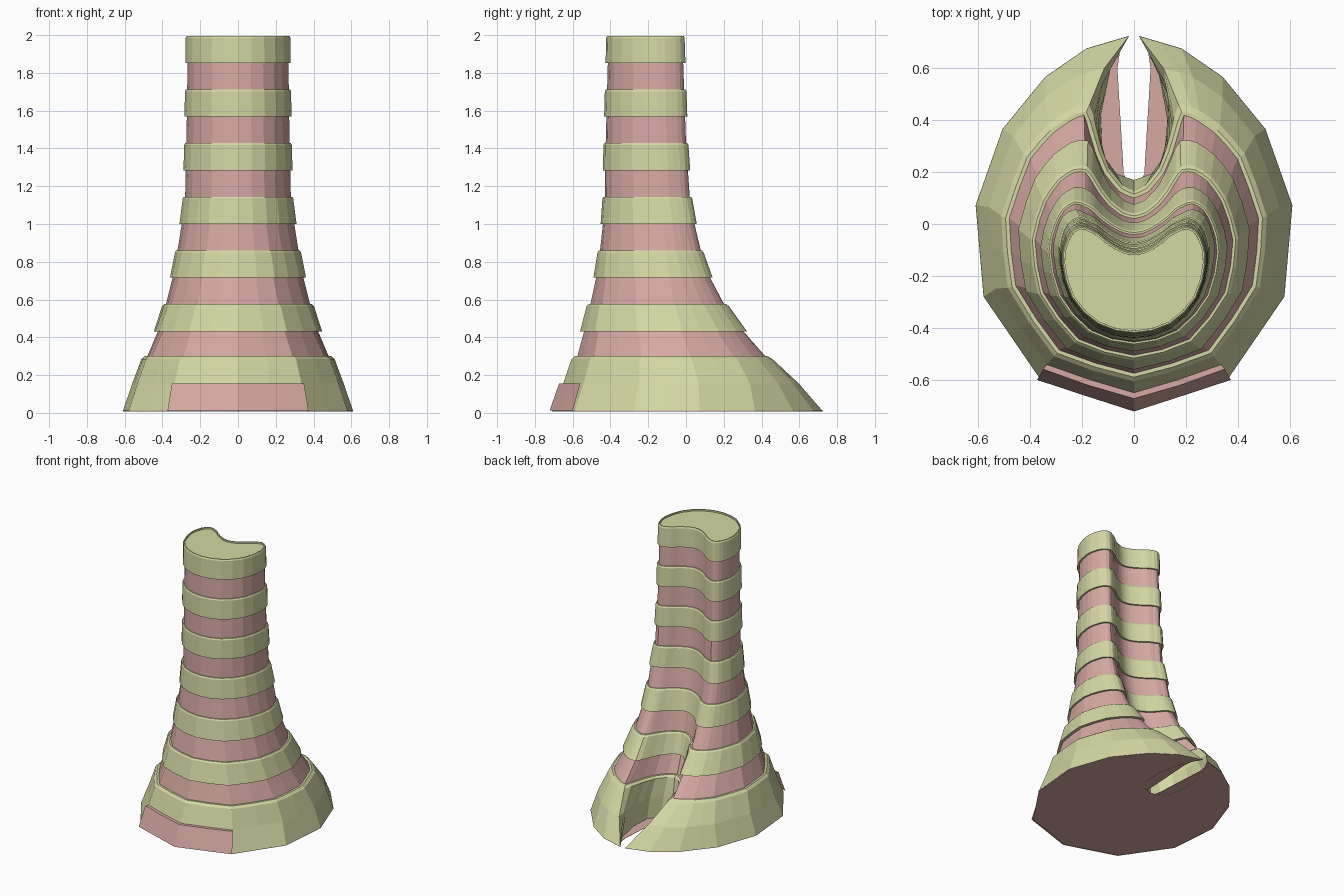
import bpy, bmesh
from mathutils import Vector

if "Cube" in bpy.data.objects:
    bpy.data.objects.remove(bpy.data.objects["Cube"])

# size of the kidney section by height: z, half width, front y, lobe y, groove y
SIZES = [(0, .61, -.71, .725, .17), (.155, .55, -.64, .59, .14), (.3, .48, -.575, .42, .10),
         (.43, .425, -.54, .31, .055), (.58, .38, -.505, .205, .02), (.72, .345, -.475, .13, -.01),
         (.86, .32, -.455, .08, -.04), (1.0, .298, -.44, .045, -.065), (1.14, .28, -.43, .02, -.08),
         (1.43, .273, -.425, 0, -.10), (2, .265, -.41, -.02, -.12)]
# normalised half outlines (outer points to lobe tip, then 5 groove points)
BASE = [(0, 0), (.6, .083), (.95, .3), (1, .545), (.83, .75), (.56, .89), (.3, .966), (.03, 1),
        (.15, .77), (.21, .45), (.2, .18), (.11, .04), (0, 0)]
MID = [(0, 0), (.6, .09), (.95, .34), (1, .6), (.83, .83), (.65, .93), (.5, .98), (.4, 1),
       (.36, .8), (.31, .55), (.24, .3), (.12, .08), (0, 0)]
TOP = [(0, 0), (.5, .085), (.87, .34), (1, .66), (.97, .83), (.89, .95), (.76, 1), (.64, .97),
       (.54, .75), (.43, .5), (.29, .25), (.14, .06), (0, 0)]


def material(name, rgb):
    m = bpy.data.materials.new(name)
    m.diffuse_color = (*rgb, 1)
    m.use_nodes = True
    m.node_tree.nodes["Principled BSDF"].inputs["Base Color"].default_value = m.diffuse_color
    return m


GREEN = material("ring_green", (.66, .68, .37))
PINK = material("tissue_pink", (.68, .40, .37))


def section(z, d=0.0):
    """Closed 48-point outline at height z, pushed outward by d."""
    z = min(max(z, 0), 2)
    for a, b in zip(SIZES, SIZES[1:]):
        if z <= b[0]:
            t = (z - a[0]) / (b[0] - a[0])
            w, yf, yb, yn = [p + (q - p) * t for p, q in zip(a[1:], b[1:])]
            break
    if z < .3:
        s0, s1, t = BASE, MID, z / .3
    else:
        s0, s1, t = MID, TOP, min(1, (z - .3) / .7)
    half = []
    for i, (p, q) in enumerate(zip(s0, s1)):
        u, v = p[0] + (q[0] - p[0]) * t, p[1] + (q[1] - p[1]) * t
        lo = yf if i < 8 else yn
        half.append(Vector((u * w, lo + v * (yb - lo))))
    pts = half + [Vector((-p.x, p.y)) for p in half[-2:0:-1]]
    n, k = len(pts), min(1, z)
    # midpoints become rounder towards the top
    loop = []
    for i in range(n):
        a, b, c, e = pts[i - 1], pts[i], pts[(i + 1) % n], pts[(i + 2) % n]
        loop += [b, (b + c) / 2 + k * (b + c - a - e) / 16]
    n = len(loop)
    out = []
    for i, p in enumerate(loop):
        tan = (loop[(i + 1) % n] - loop[i - 1]).normalized()
        q = p + Vector((tan.y, -tan.x)) * d
        out.append(q)
    return out


def make(name, rows, mat, closed=True, wrap=False, cap=False):
    """Loft rows of 3D points into a flat-shaded object."""
    bm = bmesh.new()
    vs = [[bm.verts.new(p) for p in r] for r in rows]
    n = len(vs[0])
    for a, b in list(zip(vs, vs[1:])) + ([(vs[-1], vs[0])] if wrap else []):
        for i in range(n if closed else n - 1):
            j = (i + 1) % n
            bm.faces.new((a[i], a[j], b[j], b[i]))
    if cap:
        bm.faces.new(vs[-1])
    bmesh.ops.recalc_face_normals(bm, faces=bm.faces[:])
    me = bpy.data.meshes.new(name)
    bm.to_mesh(me)
    bm.free()
    me.materials.append(mat)
    ob = bpy.data.objects.new(name, me)
    bpy.context.collection.objects.link(ob)
    return ob


def row(z, d=0.0, zz=None):
    return [(p.x, p.y, z if zz is None else zz) for p in section(z, d)]


def bulge(z):
    return .012 + .02 * max(0, 1 - z / .8)


# soft inner tube
make("inner_tube", [row(z) for z in (.29, .3, .43, .58, .72, .86, 1, 1.14, 1.29, 1.43, 1.57, 1.71, 1.86)], PINK)

# flared base ring
make("base_ring", [row(0, 0, .008), row(.155, .01), row(.285, bulge(.3)), row(.3, bulge(.3) * .6), row(.3)], GREEN)

# cartilage rings up the tube
for i in range(1, 7):
    z0, z1 = .01 + i * .284 + .14 * (i > 9), .01 + i * .284 + .142
    z0 += .14 - i * .0007 * 2 if i < 0 else 0
    z0, z1 = .148 + i * .284, .148 + i * .284 + .144
    d0, d1 = bulge(z0), bulge(z1)
    rows = [row(z0), row(z0, d0), row(z1 - .01, d1), row(z1, d1 * .6), row(z1)]
    make(f"ring_{i}", rows, GREEN, wrap=i < 6)

# slightly sunken top lid
make("top_lid", [row(2, 0, 1.996), row(2, 0, 1.985)], GREEN, cap=True)

# pink floor with a narrow slot under the groove
floor = []
for i, (x, y, z) in enumerate(row(0, 0, .01)):
    if 14 < i < 34:
        lim = .04 + .06 * max(0, y - .2)
        x = max(-lim, min(lim, x))
    floor.append((x, y, z))
make("floor", [[(x, y, .012) for x, y, z in floor], floor], PINK, cap=True)

# pink plate on the lower front
front = (-2, -1, 0, 1, 2)
lo, hi, back = row(0, .012, .012), row(.155, .032), row(.155, 0)
make("front_plate", [[r[i] for i in front] for r in (lo, hi, back)], PINK, closed=False)
